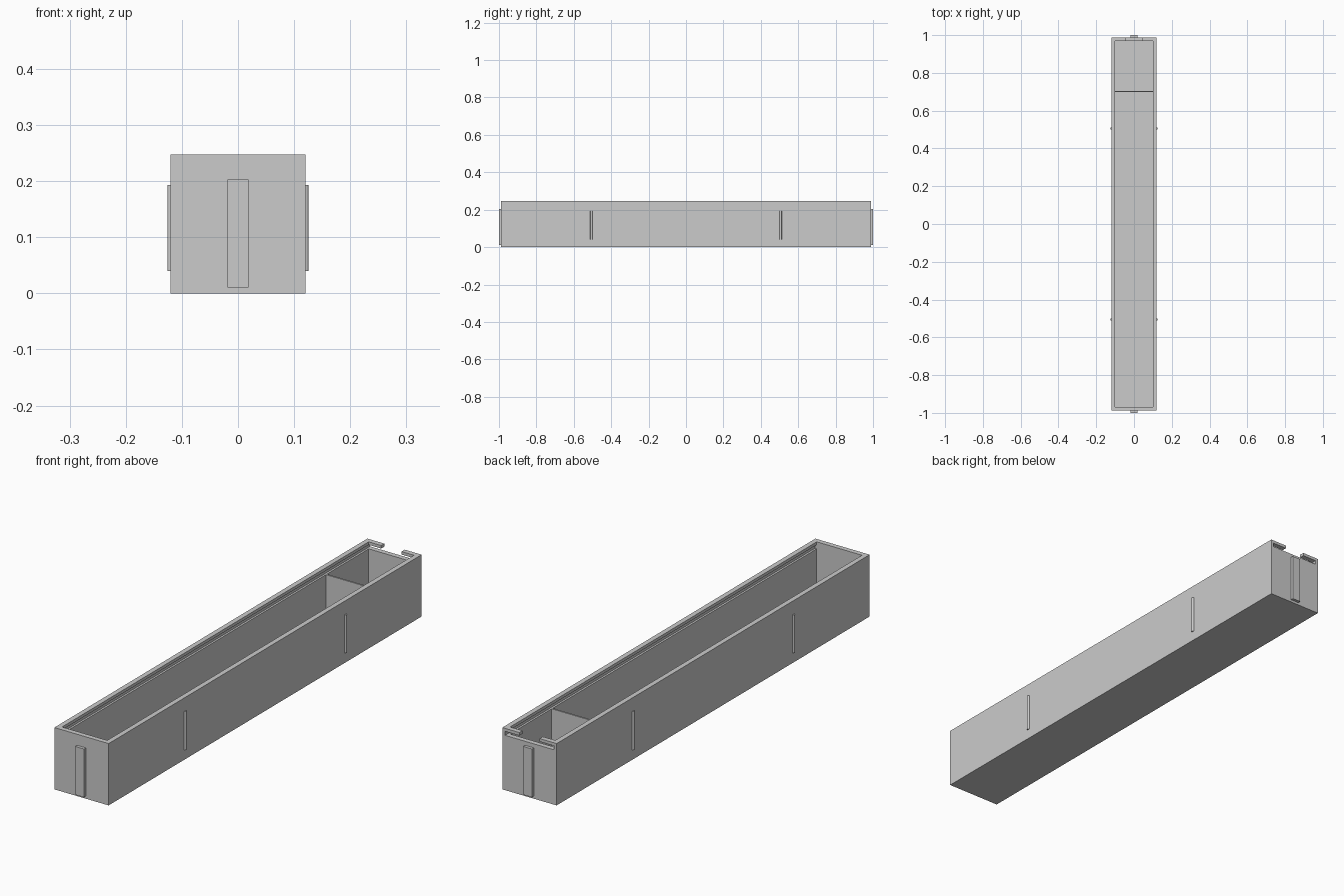
import bpy
import math

cube = bpy.data.objects.get("Cube")
if cube:
    bpy.data.objects.remove(cube, do_unlink=True)

GREY = (0.6, 0.6, 0.6, 1)
mat = bpy.data.materials.new("light_grey_plastic")
mat.use_nodes = True
mat.diffuse_color = GREY
mat.node_tree.nodes["Principled BSDF"].inputs["Base Color"].default_value = GREY

HALF_W, HALF_L, HEIGHT = 0.12, 0.988, 0.247
IN_W, IN_L = 0.10, 0.968
LEDGE, LIP = 0.219, 0.235


def box(name, x, y, z):
    """Axis-aligned block from (min, max) ranges."""
    spans = (x, y, z)
    bpy.ops.mesh.primitive_cube_add(size=1, location=[(a + b) / 2 for a, b in spans])
    ob = bpy.context.object
    ob.name = name
    ob.scale = [b - a for a, b in spans]
    bpy.ops.object.transform_apply(location=False, rotation=False, scale=True)
    ob.data.materials.append(mat)
    return ob


def carve(target, cutter):
    """Subtract the cutter, then discard it."""
    cutter.hide_render = True
    mod = target.modifiers.new("carve", "BOOLEAN")
    mod.operation = "DIFFERENCE"
    mod.solver = "EXACT"
    mod.object = cutter
    bpy.context.view_layer.objects.active = target
    bpy.ops.object.modifier_apply(modifier=mod.name)
    bpy.data.objects.remove(cutter, do_unlink=True)


# Long open tray
tray = box("tray", (-HALF_W, HALF_W), (-HALF_L, HALF_L), (0, HEIGHT))
carve(tray, box("cavity_cutter", (-IN_W, IN_W), (-IN_L, IN_L), (0.02, 0.3)))
# Sliding lid groove, open through the back wall
carve(tray, box("groove_cutter", (-0.108, 0.108), (-IN_L, 1.1), (LEDGE, LIP)))
# Gap between the two back lips
carve(tray, box("gap_cutter", (-0.045, 0.045), (0.9, 1.1), (LEDGE, 0.3)))

# Thin cross wall near the back
box("divider", (-IN_W, IN_W), (0.698, 0.705), (0.02, LEDGE))

# Raised strip on each end
for name, side in (("front_strip", -1), ("back_strip", 1)):
    ends = sorted((side * (HALF_L - 0.002), side))
    box(name, (-0.019, 0.019), ends, (0.01, 0.203))

# Slim half-round ribs on both long sides
for side, label in ((1, "left"), (-1, "right")):
    for y, place in ((-0.506, "front"), (0.506, "back")):
        bpy.ops.mesh.primitive_cylinder_add(
            vertices=16, radius=0.006, depth=0.153,
            location=(side * HALF_W, y, 0.1165))
        rib = bpy.context.object
        rib.name = f"{label}_{place}_rib"
        rib.data.materials.append(mat)
        bpy.ops.object.shade_smooth_by_angle(angle=math.radians(30))
